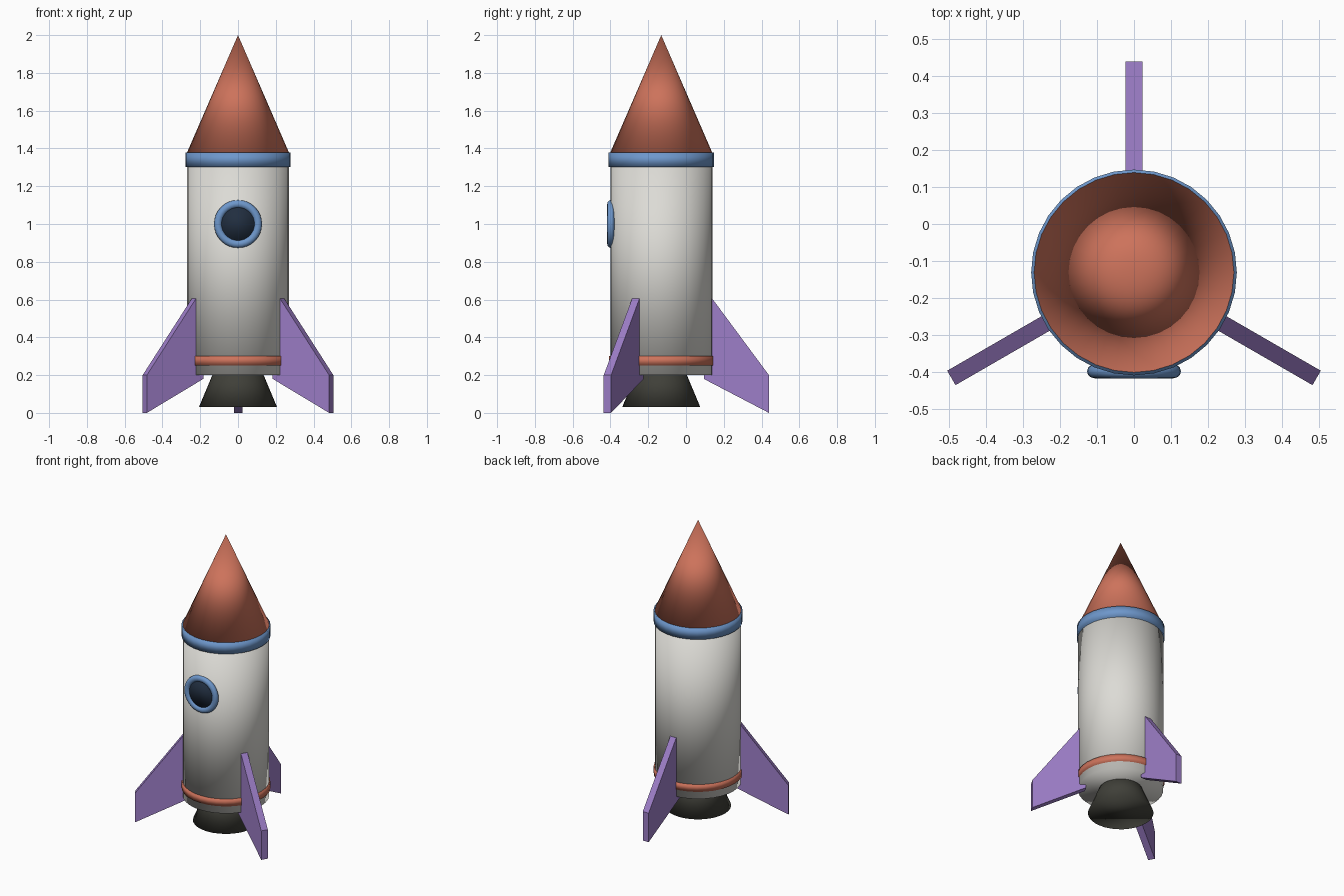
import bpy, bmesh, math
from mathutils import Matrix, Vector

cube = bpy.data.objects.get("Cube")
if cube:
    bpy.data.objects.remove(cube, do_unlink=True)

AXIS_Y = -0.131   # the hull axis; the rear fin reaches further than the front pair
SIDES = 32


def material(name, rgb):
    m = bpy.data.materials.new(name)
    m.use_nodes = True
    m.diffuse_color = (*rgb, 1)
    m.node_tree.nodes["Principled BSDF"].inputs["Base Color"].default_value = (*rgb, 1)
    return m


coral = material("coral", (0.61, 0.17, 0.105))
white = material("warm white", (0.72, 0.71, 0.67))
blue = material("blue", (0.155, 0.31, 0.60))
purple = material("purple", (0.34, 0.21, 0.58))
charcoal = material("charcoal", (0.05, 0.05, 0.04))
navy = material("dark navy", (0.015, 0.027, 0.05))


def finish(name, bm, mat, smooth=True):
    bmesh.ops.recalc_face_normals(bm, faces=bm.faces)
    for f in bm.faces:
        f.smooth = smooth
    mesh = bpy.data.meshes.new(name)
    bm.to_mesh(mesh)
    bm.free()
    mesh.materials.append(mat)
    obj = bpy.data.objects.new(name, mesh)
    bpy.context.collection.objects.link(obj)
    return obj


def frustum(name, z0, z1, r0, r1, mat):
    """Capped round section standing on the hull axis."""
    bm = bmesh.new()
    bmesh.ops.create_cone(bm, cap_ends=True, segments=SIDES, radius1=r0, radius2=r1,
                          depth=z1 - z0,
                          matrix=Matrix.Translation((0, AXIS_Y, (z0 + z1) / 2)))
    bmesh.ops.remove_doubles(bm, verts=bm.verts, dist=1e-5)
    return finish(name, bm, mat)


# Hull sections
frustum("hull", 0.20, 1.37, 0.27, 0.27, white)
frustum("nose_cone", 1.378, 2.0, 0.27, 0.0, coral)
frustum("upper_band", 1.303, 1.378, 0.278, 0.278, blue)
frustum("lower_band", 0.252, 0.30, 0.277, 0.277, coral)
frustum("engine_nozzle", 0.03, 0.25, 0.207, 0.115, charcoal)

# Porthole rim: a ring swept around the y direction
PORT = Vector((0, -0.398, 1.0))
bm = bmesh.new()
circle = [bm.verts.new((0.106 + 0.021 * math.cos(a), 0.019 * math.sin(a), 0))
          for a in (math.tau * i / 12 for i in range(12))]
edges = [bm.edges.new((circle[i], circle[(i + 1) % 12])) for i in range(12)]
bmesh.ops.spin(bm, geom=circle + edges, cent=(0, 0, 0), axis=(0, 1, 0),
               angle=math.tau, steps=SIDES, use_merge=True)
bmesh.ops.remove_doubles(bm, verts=bm.verts, dist=1e-5)
bmesh.ops.translate(bm, verts=bm.verts, vec=PORT)
finish("porthole_rim", bm, blue)

# Porthole glass, reaching back into the hull
bm = bmesh.new()
bmesh.ops.create_cone(bm, cap_ends=True, segments=SIDES, radius1=0.1, radius2=0.1, depth=0.06,
                      matrix=Matrix.Translation((0, -0.376, PORT.z))
                      @ Matrix.Rotation(math.pi / 2, 4, 'X'))
finish("porthole_glass", bm, navy)

# Three swept fins, profile given as (radius, height)
FIN = [(0.225, 0.605), (0.27, 0.605), (0.57, 0.20), (0.57, 0.0), (0.225, 0.18)]
for name, angle in (("rear_fin", 90), ("front_right_fin", 210), ("front_left_fin", 330)):
    bm = bmesh.new()
    face = bm.faces.new([bm.verts.new((r, -0.0225, z)) for r, z in FIN])
    side = bmesh.ops.extrude_face_region(bm, geom=[face])["geom"]
    bmesh.ops.translate(bm, vec=(0, 0.045, 0),
                        verts=[v for v in side if isinstance(v, bmesh.types.BMVert)])
    bm.transform(Matrix.Translation((0, AXIS_Y, 0))
                 @ Matrix.Rotation(math.radians(angle), 4, 'Z'))
    finish(name, bm, purple, smooth=False)
